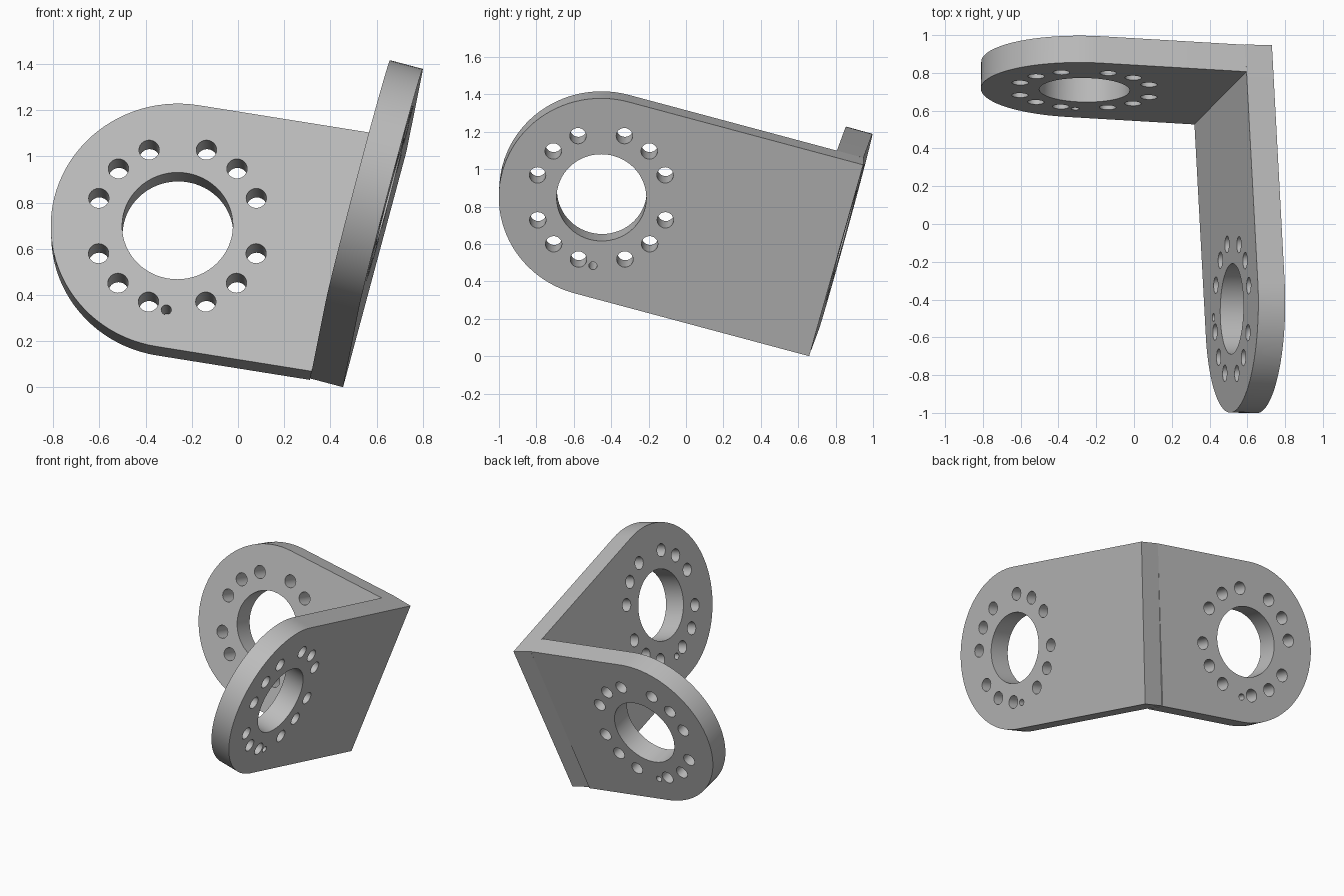
import bpy
import bmesh
from math import sin, cos, radians, pi
from mathutils import Vector, Matrix

cube = bpy.data.objects.get("Cube")
if cube:
    bpy.data.objects.remove(cube, do_unlink=True)

THICK = 0.147
OUTER_R, BORE_R, BOLT_R, BOLT_CIRCLE, PIN_R = 0.549, 0.24, 0.044, 0.363, 0.022

# Bare metal
metal = bpy.data.materials.new("grey_metal")
metal.use_nodes = True
grey = (0.5, 0.5, 0.5, 1.0)
metal.diffuse_color = grey
metal.node_tree.nodes["Principled BSDF"].inputs["Base Color"].default_value = grey


def circle(x, y, r, n):
    return [(x + r * cos(2 * pi * i / n), y + r * sin(2 * pi * i / n)) for i in range(n)]


def outline(droop, length):
    """Half-round end plus straight arms that droop towards the fold."""
    half = [(OUTER_R * cos(a), OUTER_R * sin(a))
            for a in (pi / 2 + pi * i / 48 for i in range(49))]
    pts = half + [(length, -OUTER_R), (length, OUTER_R)]
    c, s = cos(-droop), sin(-droop)
    return [(x * c - y * s, x * s + y * c) for x, y in pts]


def frame(along, lean, inward, centre):
    """Axes of a plate: along to the fold, up the plate, and inward."""
    h = along.normalized()
    w = (lean - h * lean.dot(h)).normalized()
    n = h.cross(w)
    if n.dot(inward) < 0:
        n = -n
    m = Matrix((h, w, n)).transposed().to_4x4()
    m.translation = centre
    return m


def plate(name, matrix, droop, length, cut=None):
    bm = bmesh.new()
    loops = [outline(droop, length), circle(0, 0, BORE_R, 64)]
    # Bolt holes in groups of three per quadrant, and a locating pin hole
    for quarter in range(4):
        for deg in (20, 45, 70):
            a = radians(deg + 90 * quarter)
            loops.append(circle(BOLT_CIRCLE * cos(a), BOLT_CIRCLE * sin(a), BOLT_R, 24))
    loops.append(circle(-0.047, -0.377, PIN_R, 16))
    edges = []
    for pts in loops:
        vs = [bm.verts.new((x, y, 0)) for x, y in pts]
        edges += [bm.edges.new((vs[i - 1], vs[i])) for i in range(len(vs))]
    bmesh.ops.triangle_fill(bm, edges=edges, use_beauty=True)
    ext = bmesh.ops.extrude_face_region(bm, geom=bm.faces[:], use_keep_orig=True)
    top = [g for g in ext["geom"] if isinstance(g, bmesh.types.BMVert)]
    bmesh.ops.translate(bm, verts=top, vec=(0, 0, THICK))
    bmesh.ops.transform(bm, matrix=matrix, verts=bm.verts[:])
    if cut:
        bmesh.ops.bisect_plane(bm, geom=bm.verts[:] + bm.edges[:] + bm.faces[:],
                               plane_co=cut[0], plane_no=cut[1], clear_outer=True)
        bmesh.ops.holes_fill(bm, edges=[e for e in bm.edges if e.is_boundary], sides=0)
    bmesh.ops.recalc_face_normals(bm, faces=bm.faces[:])
    mesh = bpy.data.meshes.new(name)
    bm.to_mesh(mesh)
    bm.free()
    mesh.materials.append(metal)
    ob = bpy.data.objects.new(name, mesh)
    bpy.context.collection.objects.link(ob)
    bpy.ops.object.select_all(action="DESELECT")
    ob.select_set(True)
    bpy.context.view_layer.objects.active = ob
    bpy.ops.object.shade_smooth_by_angle(angle=radians(30))
    return ob


# Side plate, carrying the full corner
t = radians(14.8)
side = frame(Vector((0.017, 1, 0)), Vector((sin(t), 0, cos(t))),
             Vector((-1, 0, 0)), Vector((0.66, -0.452, 0.848)))
plate("side_plate", side, radians(15.5), 1.301)

# Back plate, butted against the inner face of the side plate
t = radians(15.4)
back = frame(Vector((1, -0.015, 0)), Vector((0, sin(t), cos(t))),
             Vector((0, -1, 0)), Vector((-0.26, 0.851, 0.66)))
inward = side.col[2].to_3d()
plate("back_plate", back, radians(9.4), 1.4,
      (side.translation + inward * THICK, -inward))
